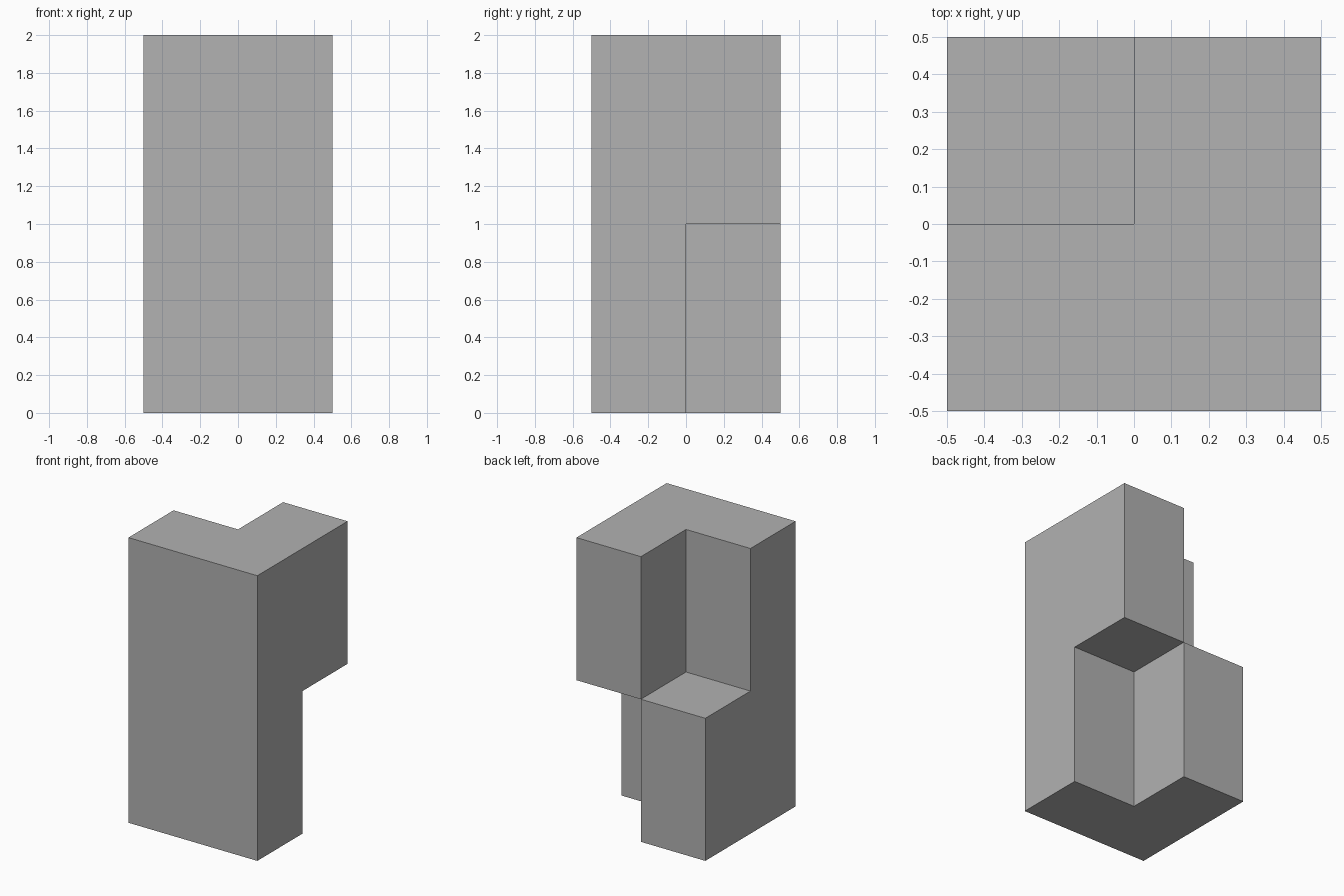
import bpy
import bmesh
from mathutils import Matrix, Vector

default_cube = bpy.data.objects.get("Cube")
if default_cube:
    bpy.data.objects.remove(default_cube, do_unlink=True)

# Plain grey material
GREY = (0.445, 0.445, 0.445, 1.0)
grey = bpy.data.materials.new("plain grey")
grey.use_nodes = True
grey.diffuse_color = GREY
grey.node_tree.nodes["Principled BSDF"].inputs["Base Color"].default_value = GREY

# Filled cells of a 2 x 2 x 2 grid: the whole front half,
# plus two diagonally opposed blocks at the back
CELL = Vector((0.5, 0.5, 1.0))
front = {(x, 0, z) for x in (0, 1) for z in (0, 1)}
back_lower, back_upper = (0, 1, 0), (1, 1, 1)
cells = front | {back_lower, back_upper}


def add_cell(bm, cell):
    """Add one box, keeping only the sides that face open space."""
    centre = Vector([(c + 0.5) * s for c, s in zip(cell, CELL)]) - Vector((0.5, 0.5, 0))
    matrix = Matrix.Translation(centre) @ Matrix.Diagonal(CELL).to_4x4()
    verts = bmesh.ops.create_cube(bm, size=1, matrix=matrix)["verts"]
    hidden = []
    for face in {f for v in verts for f in v.link_faces}:
        face.normal_update()
        neighbour = tuple(c + round(n) for c, n in zip(cell, face.normal))
        if neighbour in cells:
            hidden.append(face)
    bmesh.ops.delete(bm, geom=hidden, context='FACES')


# Single solid with merged flat sides
bm = bmesh.new()
for cell in sorted(cells):
    add_cell(bm, cell)
bmesh.ops.remove_doubles(bm, verts=bm.verts[:], dist=0.001)
bmesh.ops.dissolve_limit(bm, angle_limit=0.01, verts=bm.verts[:], edges=bm.edges[:])
mesh = bpy.data.meshes.new("notched_block")
bm.to_mesh(mesh)
bm.free()
mesh.materials.append(grey)
block = bpy.data.objects.new("notched_block", mesh)
bpy.context.collection.objects.link(block)
